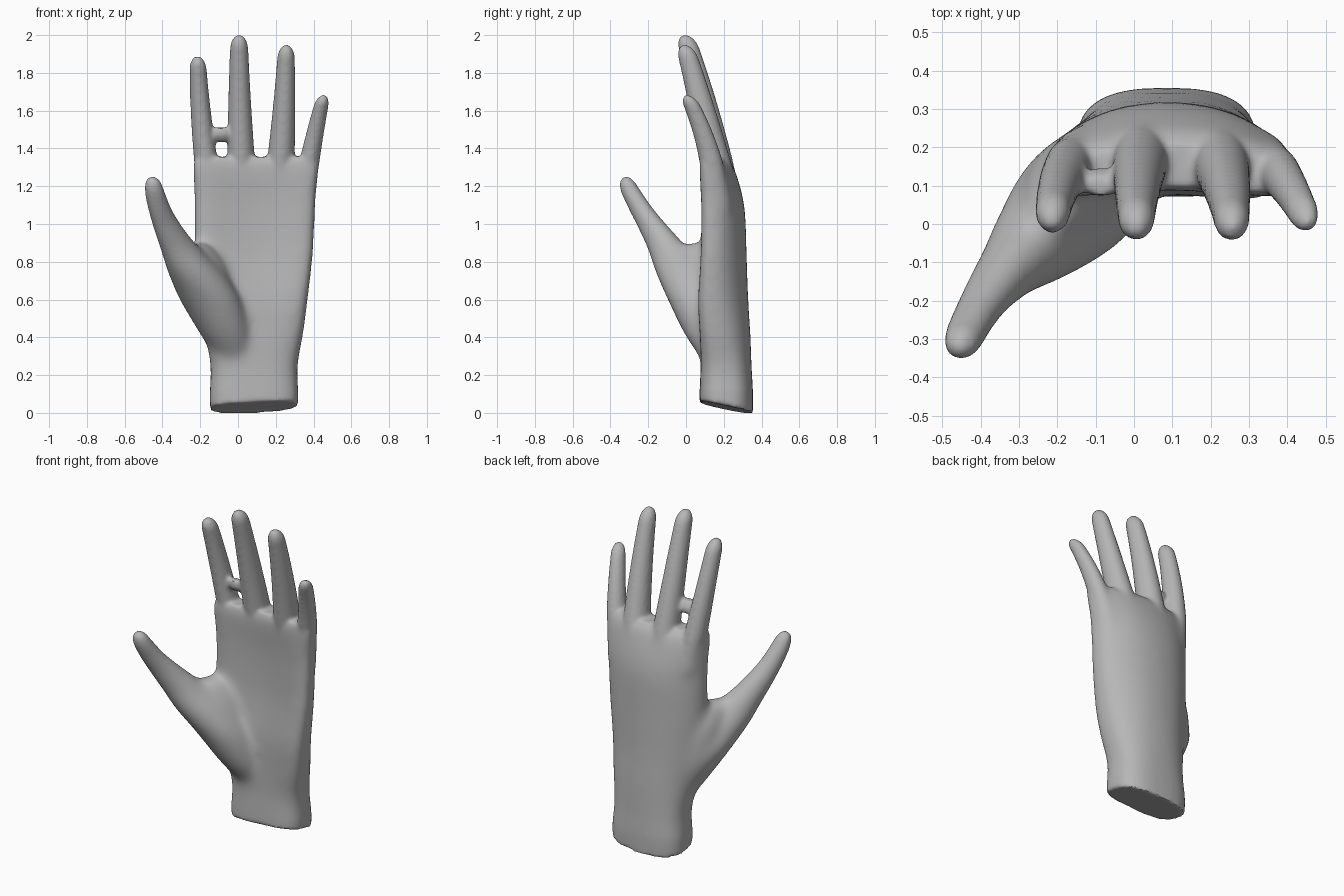
import bpy, bmesh, math
from mathutils import Vector

cube = bpy.data.objects.get("Cube")
if cube:
    bpy.data.objects.remove(cube, do_unlink=True)

SIDES = 40

skin = bpy.data.materials.new("plain grey")
skin.use_nodes = True
GREY = (0.47, 0.47, 0.47, 1)
skin.diffuse_color = GREY
bsdf = skin.node_tree.nodes["Principled BSDF"]
bsdf.inputs["Base Color"].default_value = GREY


def refine(stations, steps=5):
    """Smooth the stations with a Catmull-Rom curve."""
    pts = [stations[0]] + stations + [stations[-1]]
    out = []
    for a, b, c, d in zip(pts, pts[1:], pts[2:], pts[3:]):
        for s in range(steps):
            t = s / steps
            out.append([0.5 * (2 * q + (r - p) * t + (2 * p - 5 * q + 4 * r - u) * t * t
                               + (3 * q - p - 3 * r + u) * t ** 3)
                        for p, q, r, u in zip(a, b, c, d)])
    return out + [stations[-1]]


def loft(bm, rings):
    """Skin a stack of rings and close both ends."""
    rows = [[bm.verts.new(p) for p in ring] for ring in rings]
    for lo, hi in zip(rows, rows[1:]):
        for i in range(SIDES):
            j = (i + 1) % SIDES
            bm.faces.new((lo[i], lo[j], hi[j], hi[i]))
    bm.faces.new(rows[0][::-1])
    bm.faces.new(rows[-1])


def section(x, y, z, rx, ry, curl=0.0, power=1.0, turn=0.0):
    """Level oval; curl pulls its sides forward, power below 1 squares it."""
    ring = []
    for i in range(SIDES):
        a = math.tau * i / SIDES
        u = math.copysign(abs(math.cos(a)) ** power, math.cos(a))
        v = math.copysign(abs(math.sin(a)) ** power, math.sin(a))
        dx, dy = rx * u, ry * v - curl * u * u
        ring.append((x + dx * math.cos(turn) - dy * math.sin(turn),
                     y + dx * math.sin(turn) + dy * math.cos(turn), z))
    return ring


def finger(bm, root, bend, tip, root_r, tip_r, rings=24):
    """Tapered tube along a bent path with a domed tip."""
    root, bend, tip = Vector(root), Vector(bend), Vector(tip)
    dome = 1.6 * tip_r
    stack = []
    for k in range(rings):
        t = 1 - (1 - k / rings) ** 2
        p = root * (1 - t) ** 2 + bend * 2 * t * (1 - t) + tip * t * t
        r = root_r + (tip_r - root_r) * t
        left = min(1, (tip.z - p.z) / dome)
        r *= math.sqrt(1 - (1 - left) ** 2)
        stack.append(section(*p, r, r * 1.15))
    loft(bm, stack)


bm = bmesh.new()

# Wrist and palm: centre x, centre y, z, half width, half depth, curl
palm = [
    (0.085, 0.210, -0.10, 0.227, 0.140, 0.01),
    (0.085, 0.213, 0.08, 0.234, 0.142, 0.01),
    (0.085, 0.213, 0.25, 0.232, 0.135, 0.02),
    (0.085, 0.210, 0.42, 0.262, 0.132, 0.05),
    (0.081, 0.205, 0.60, 0.290, 0.126, 0.07),
    (0.085, 0.212, 0.85, 0.315, 0.110, 0.08),
    (0.090, 0.206, 1.10, 0.322, 0.104, 0.075),
    (0.094, 0.172, 1.29, 0.333, 0.085, 0.055),
    (0.100, 0.155, 1.355, 0.315, 0.055, 0.05),
]
loft(bm, [section(*s, power=0.7) for s in refine(palm)])

# Slanted cut below the wrist
cut = bmesh.ops.bisect_plane(bm, geom=bm.verts[:] + bm.edges[:] + bm.faces[:],
                             plane_co=(-0.1, 0.33, -0.006), plane_no=(-0.05, 0.21, 1),
                             clear_inner=True)
rim = [e for e in cut["geom_cut"] if isinstance(e, bmesh.types.BMEdge)]
bmesh.ops.holes_fill(bm, edges=rim)

# Index, middle, ring and little fingers
finger(bm, (-0.140, 0.178, 1.12), (-0.202, 0.132, 1.52), (-0.214, 0.010, 1.89), 0.070, 0.043)
finger(bm, (0.025, 0.205, 1.12), (0.005, 0.124, 1.58), (0.006, -0.006, 2.003), 0.082, 0.045)
finger(bm, (0.210, 0.200, 1.12), (0.247, 0.111, 1.55), (0.256, -0.008, 1.95), 0.083, 0.043)
finger(bm, (0.335, 0.170, 1.07), (0.382, 0.152, 1.39), (0.454, 0.004, 1.685), 0.066, 0.037)

# Ball of the thumb rising into the thumb: x, y, z, long and short radius
thumb = [
    (-0.010, 0.195, 0.20, 0.080, 0.08), (-0.025, 0.170, 0.30, 0.105, 0.105),
    (-0.068, 0.125, 0.42, 0.137, 0.137), (-0.148, 0.063, 0.60, 0.165, 0.16),
    (-0.222, -0.012, 0.74, 0.165, 0.13), (-0.297, -0.087, 0.86, 0.130, 0.09),
    (-0.366, -0.169, 0.98, 0.096, 0.066), (-0.412, -0.238, 1.08, 0.072, 0.055),
    (-0.440, -0.290, 1.17, 0.056, 0.05), (-0.450, -0.312, 1.225, 0.040, 0.038),
    (-0.452, -0.316, 1.253, 0.010, 0.01),
]
loft(bm, [section(*s, turn=math.radians(48)) for s in refine(thumb)])

# Web between thumb and palm
thumb_web = [(-0.12, 0.13, 0.52, 0.12), (-0.15, 0.105, 0.66, 0.125),
             (-0.175, 0.085, 0.78, 0.11), (-0.205, 0.045, 0.87, 0.07),
             (-0.215, 0.030, 0.90, 0.04)]
# Thin bridge between index and middle fingers
bridge = [(-0.085, 0.120, 1.435, 0.035), (-0.085, 0.110, 1.47, 0.060),
          (-0.085, 0.100, 1.51, 0.040)]
for path, depth in ((thumb_web, 1.0), (bridge, 0.6)):
    loft(bm, [section(x, y, z, r, r * depth) for x, y, z, r in refine(path)])

bmesh.ops.recalc_face_normals(bm, faces=bm.faces[:])
mesh = bpy.data.meshes.new("hand")
bm.to_mesh(mesh)
bm.free()
mesh.materials.append(skin)
hand = bpy.data.objects.new("hand", mesh)
bpy.context.collection.objects.link(hand)
bpy.ops.object.select_all(action="DESELECT")
hand.select_set(True)
bpy.context.view_layer.objects.active = hand

# Fuse the overlapping volumes into one skin
remesh = hand.modifiers.new("fuse", "REMESH")
remesh.mode = "VOXEL"
remesh.voxel_size = 0.011
bpy.ops.object.modifier_apply(modifier="fuse")


def ramp(value, width):
    return max(0.0, min(1.0, value / width))


# Blend the palm and the ball of the thumb strongly, the digits only lightly
group = hand.vertex_groups.new(name="palm")
for v in hand.data.vertices:
    x, y, z = v.co
    weight = ramp(1.33 - z, 0.12) * ramp(z - 0.12, 0.1) * ramp(x + 0.40, 0.14)
    group.add([v.index], weight, "REPLACE")
for name, count, area in (("soften", 7, ""), ("blend palm", 90, "palm")):
    smooth = hand.modifiers.new(name, "SMOOTH")
    smooth.factor = 0.5
    smooth.iterations = count
    smooth.vertex_group = area
    bpy.ops.object.modifier_apply(modifier=name)
bpy.ops.object.shade_smooth_by_angle(angle=math.radians(40))
